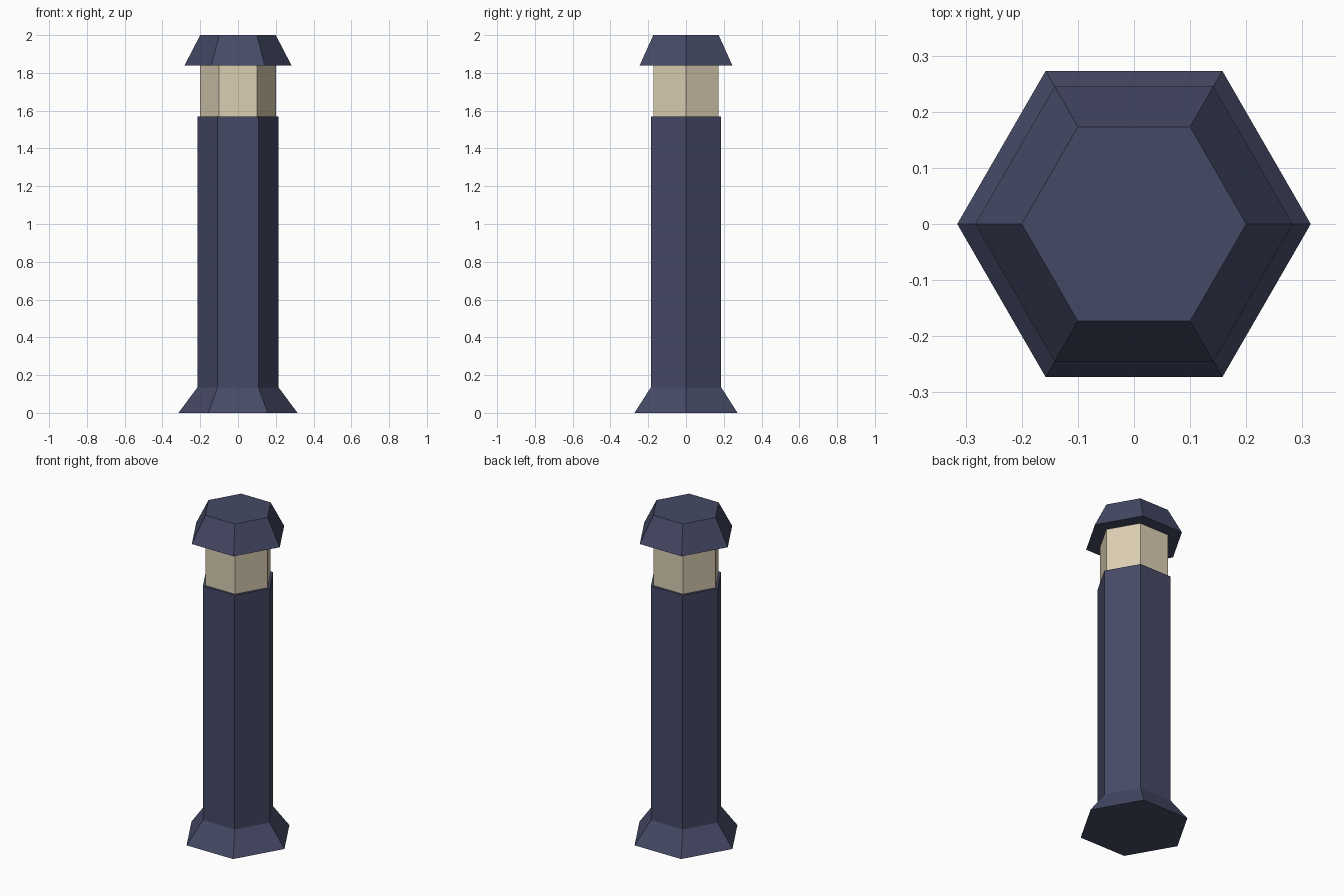
import bpy
import bmesh
from math import cos, sin, tau

cube = bpy.data.objects.get("Cube")
if cube:
    bpy.data.objects.remove(cube, do_unlink=True)

SIDES = 6


def make_material(name, color):
    mat = bpy.data.materials.new(name)
    mat.use_nodes = True
    mat.diffuse_color = color
    mat.node_tree.nodes["Principled BSDF"].inputs["Base Color"].default_value = color
    return mat


def hex_part(name, profile, mat):
    """Stack hexagonal rings from (radius, height) pairs and close both ends."""
    bm = bmesh.new()
    rings = [[bm.verts.new((r * cos(tau * i / SIDES), r * sin(tau * i / SIDES), z))
              for i in range(SIDES)] for r, z in profile]
    for low, high in zip(rings, rings[1:]):
        for i in range(SIDES):
            j = (i + 1) % SIDES
            bm.faces.new((low[i], low[j], high[j], high[i]))
    bm.faces.new(rings[0][::-1])
    bm.faces.new(rings[-1])
    mesh = bpy.data.meshes.new(name)
    bm.to_mesh(mesh)
    bm.free()
    mesh.materials.append(mat)
    obj = bpy.data.objects.new(name, mesh)
    bpy.context.collection.objects.link(obj)
    return obj


navy = make_material("navy metal", (0.06, 0.068, 0.132, 1))
cream = make_material("cream glass", (0.71, 0.62, 0.45, 1))

# Flared foot running into the straight post
hex_part("post", [(0.315, 0), (0.215, 0.135), (0.215, 1.57)], navy)
# Light band between post and cap
hex_part("lamp", [(0.2, 1.57), (0.2, 1.84)], cream)
# Tapered cap overhanging the lamp
hex_part("cap", [(0.283, 1.84), (0.2, 2.0)], navy)
